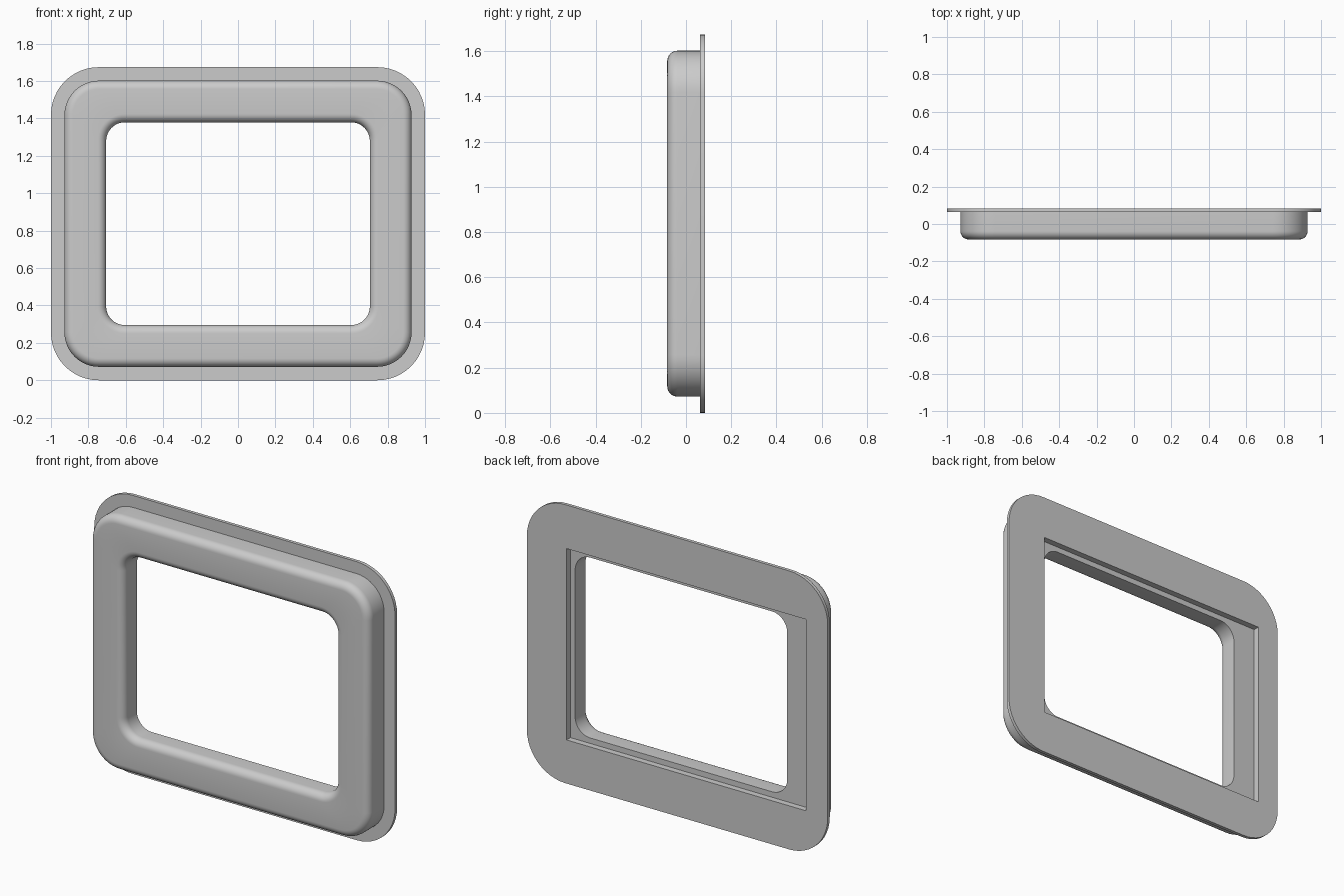
import bpy, bmesh, math

if "Cube" in bpy.data.objects:
    bpy.data.objects.remove(bpy.data.objects["Cube"], do_unlink=True)

MID_Z = 0.837
BACK, FLANGE_Y, FLOOR_Y, FRONT = 0.083, 0.063, 0.046, -0.083
FILLET, STEPS, CORNER_STEPS = 0.045, 8, 12

gray = bpy.data.materials.new("light gray")
gray.use_nodes = True
gray.diffuse_color = (0.6, 0.6, 0.6, 1)
gray.node_tree.nodes["Principled BSDF"].inputs["Base Color"].default_value = (0.6, 0.6, 0.6, 1)


def ring(bm, y, half_x, half_z, radius, centre_x=0.0):
    """Rounded rectangle in the xz plane; a zero radius gives square corners."""
    verts = []
    for corner, (sx, sz) in enumerate([(1, 1), (-1, 1), (-1, -1), (1, -1)]):
        for i in range(CORNER_STEPS + 1):
            a = math.pi / 2 * (corner + i / CORNER_STEPS)
            x = centre_x + sx * (half_x - radius) + radius * math.cos(a)
            z = MID_Z + sz * (half_z - radius) + radius * math.sin(a)
            verts.append(bm.verts.new((x, y, z)))
    return verts


bm = bmesh.new()
rings = []
arc = [math.pi / 2 * i / STEPS for i in range(STEPS + 1)]

# Opening wall, flaring through a fillet onto the front face
rings.append(ring(bm, FLOOR_Y, 0.705, 0.542, 0.1))
for a in arc:
    grow = FILLET * (1 - math.cos(a))
    y = FRONT + FILLET * (1 - math.sin(a))
    rings.append(ring(bm, y, 0.705 + grow, 0.542 + grow, 0.1 + grow))

# Front face rounding over to the outer side wall
for a in arc:
    inset = FILLET * (1 - math.sin(a))
    y = FRONT + FILLET * (1 - math.cos(a))
    rings.append(ring(bm, y, 0.928 - inset, 0.765 - inset, 0.185 - inset))
rings.append(ring(bm, FLANGE_Y, 0.928, 0.765, 0.185))

# Thin mounting flange
rings.append(ring(bm, FLANGE_Y, 1.0, MID_Z, 0.255))
rings.append(ring(bm, BACK, 1.0, MID_Z, 0.255))

# Square-cornered rebate in the back, longer towards the right
for y in (BACK, FLOOR_Y):
    rings.append(ring(bm, y, 0.796, 0.575, 0.0, -0.06))

# Skin the closed loop of rings
count = len(rings[0])
for k, here in enumerate(rings):
    there = rings[(k + 1) % len(rings)]
    for i in range(count):
        j = (i + 1) % count
        bm.faces.new((here[i], here[j], there[j], there[i]))
bmesh.ops.remove_doubles(bm, verts=bm.verts, dist=0.0001)
bmesh.ops.recalc_face_normals(bm, faces=bm.faces)

mesh = bpy.data.meshes.new("window_frame")
bm.to_mesh(mesh)
bm.free()
mesh.materials.append(gray)
frame = bpy.data.objects.new("window_frame", mesh)
bpy.context.collection.objects.link(frame)

bpy.ops.object.select_all(action="DESELECT")
frame.select_set(True)
bpy.context.view_layer.objects.active = frame
bpy.ops.object.shade_smooth_by_angle(angle=math.radians(30))
